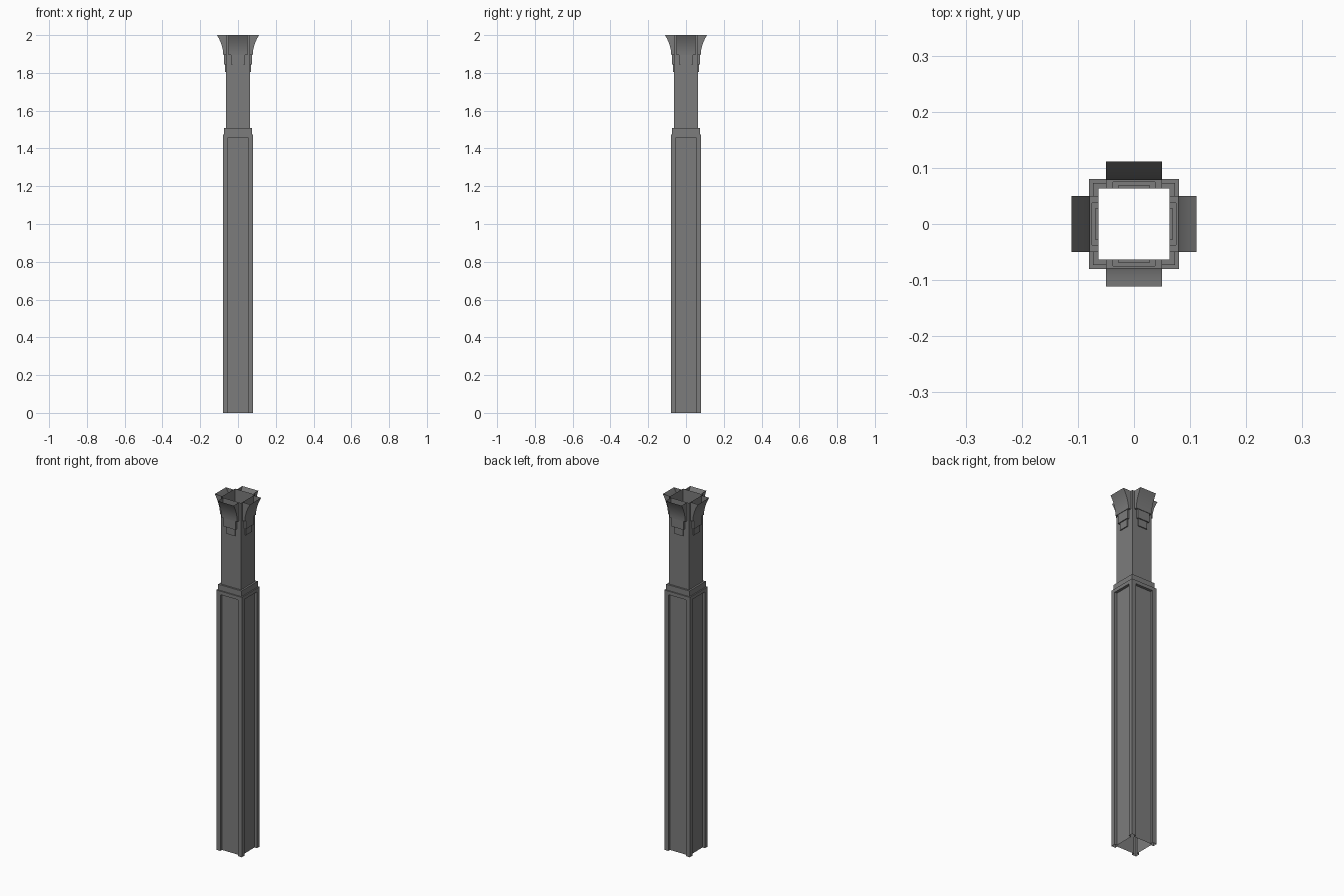
import bpy
import bmesh
from math import pi
from mathutils import Matrix, Vector

cube = bpy.data.objects.get("Cube")
if cube:
    bpy.data.objects.remove(cube, do_unlink=True)

stone = bpy.data.materials.new("grey_stone")
stone.use_nodes = True
stone.diffuse_color = (0.2, 0.2, 0.2, 1)
stone.node_tree.nodes["Principled BSDF"].inputs["Base Color"].default_value = (0.2, 0.2, 0.2, 1)

SHAFT, COLLAR, BASE = 0.063, 0.073, 0.08
BASE_TOP, COLLAR_TOP, TOP = 1.475, 1.507, 2.0


def four_sided(name, quads, weld=True):
    """Repeat the quads of the front side around the column."""
    bm = bmesh.new()
    for i in range(4):
        turn = Matrix.Rotation(i * pi / 2, 3, "Z")
        for quad in quads:
            bm.faces.new([bm.verts.new(turn @ Vector(p)) for p in quad])
    bmesh.ops.remove_doubles(bm, verts=bm.verts, dist=0.0001)
    bmesh.ops.recalc_face_normals(bm, faces=bm.faces)
    mesh = bpy.data.meshes.new(name)
    bm.to_mesh(mesh)
    bm.free()
    mesh.materials.append(stone)
    obj = bpy.data.objects.new(name, mesh)
    bpy.context.collection.objects.link(obj)
    return obj


def bridge(rows):
    """Join consecutive rows of points with quads."""
    quads = []
    for a, b in zip(rows, rows[1:]):
        for i in range(len(a) - 1):
            quads.append((a[i], a[i + 1], b[i + 1], b[i]))
    return quads


def wall(profile):
    """One side of a square tube; profile holds (half width, height)."""
    return bridge([[(-r, -r, z), (r, -r, z)] for r, z in profile])


# Lower shaft: corner posts around a sunken panel that runs to the floor
edge, floor, head = 0.055, -0.065, 1.455
outer = [(-BASE, -BASE), (-edge, -BASE), (-edge, floor),
         (edge, floor), (edge, -BASE), (BASE, -BASE)]
side = bridge([[(x, y, z) for x, y in outer] for z in (0, head)])
side += bridge([[(x, -BASE, z) for x in (-BASE, -edge, edge, BASE)] for z in (head, BASE_TOP)])
side += bridge([[(-edge, y, head), (edge, y, head)] for y in (-BASE, floor)])
four_sided("lower_shaft", side)

# Stepped collar and open upper shaft
four_sided("collar", wall([(BASE, BASE_TOP), (COLLAR, BASE_TOP),
                           (COLLAR, COLLAR_TOP), (SHAFT, COLLAR_TOP)]))
four_sided("upper_shaft", wall([(SHAFT, COLLAR_TOP), (SHAFT, TOP)]))

# Flared brackets, hollow from above, with two stepped tails
flare_foot, segments = 1.895, 8
profile = []
for i in range(segments + 1):
    t = 1 - i / segments
    profile.append((flare_foot + (TOP - flare_foot) * t, 0.078 + 0.033 * t ** 1.9, 0.05))
profile += [(flare_foot, 0.075, 0.037), (1.845, 0.075, 0.037),
            (1.845, 0.069, 0.028), (1.805, 0.069, 0.028)]
rows = [[(-w, -SHAFT, z), (-w, -y, z), (w, -y, z), (w, -SHAFT, z)] for z, y, w in profile]
brackets = four_sided("flared_brackets", bridge(rows) + [tuple(rows[-1])])

bpy.ops.object.select_all(action="DESELECT")
brackets.select_set(True)
bpy.context.view_layer.objects.active = brackets
bpy.ops.object.shade_smooth_by_angle(angle=pi / 6)
